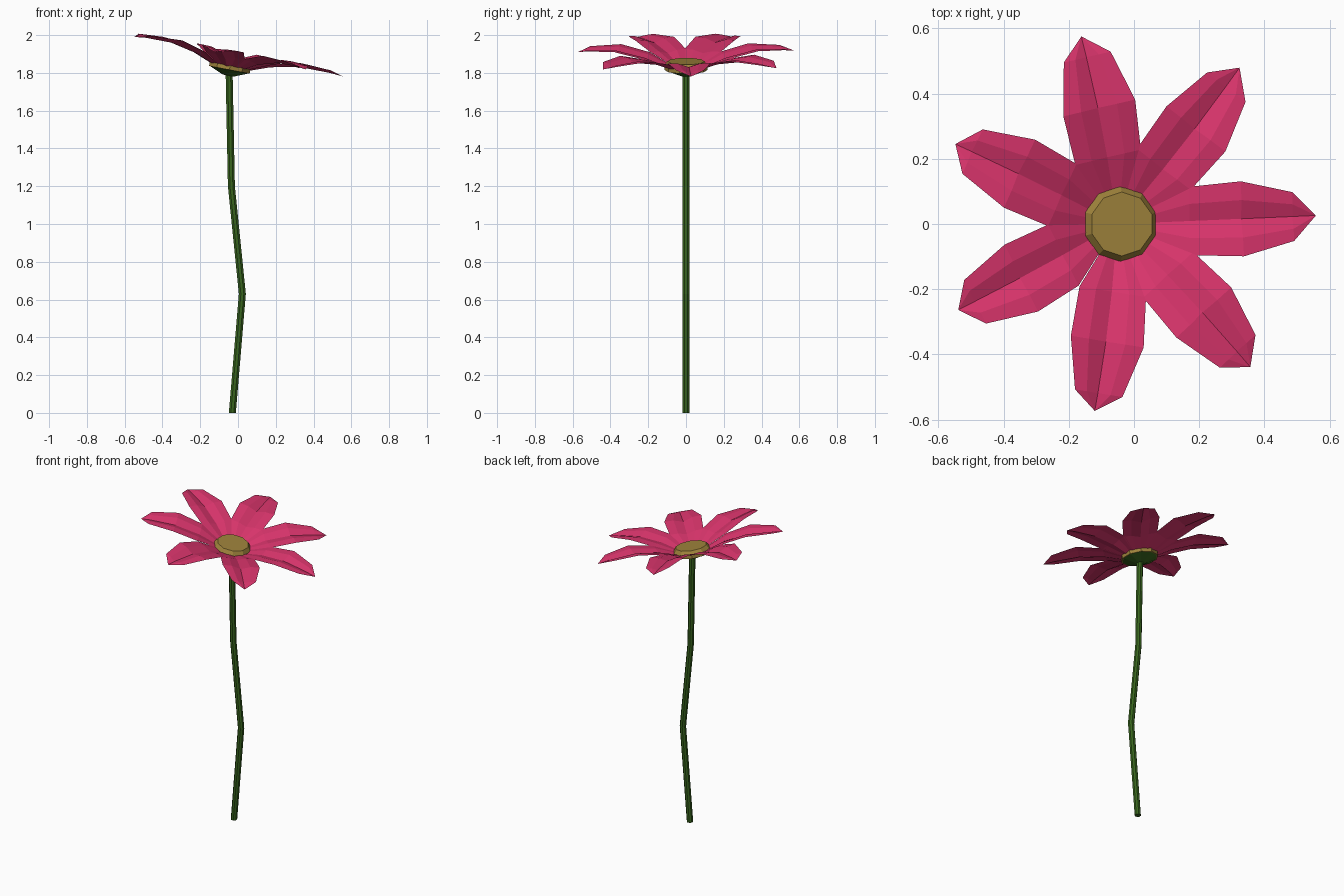
import bpy
import math
from mathutils import Matrix, Vector

if "Cube" in bpy.data.objects:
    bpy.data.objects.remove(bpy.data.objects["Cube"])


def material(name, rgb):
    m = bpy.data.materials.new(name)
    m.diffuse_color = (*rgb, 1)
    m.use_nodes = True
    m.node_tree.nodes["Principled BSDF"].inputs["Base Color"].default_value = m.diffuse_color
    return m


PINK = material("petal_pink", (0.70, 0.035, 0.15))
GOLD = material("centre_gold", (0.35, 0.23, 0.045))
GREEN = material("stem_green", (0.04, 0.13, 0.013))

# The flower head leans towards +x
HEAD = Matrix.Translation((-0.045, 0, 1.82)) @ Matrix.Rotation(math.radians(10.8), 4, "Y")


def add_object(name, verts, faces, mat, matrix=Matrix()):
    mesh = bpy.data.meshes.new(name)
    mesh.from_pydata([matrix @ Vector(v) for v in verts], [], faces)
    mesh.materials.append(mat)
    ob = bpy.data.objects.new(name, mesh)
    bpy.context.collection.objects.link(ob)
    return ob


def rings(name, sections, sides, mat, matrix=Matrix()):
    """Capped tube through (x, z, radius) sections, bottom to top."""
    verts, faces = [], []
    for x, z, r in sections:
        for i in range(sides):
            a = math.tau * (i + 0.5) / sides
            verts.append((x + r * math.cos(a), r * math.sin(a), z))
    for k in range(len(sections) - 1):
        for i in range(sides):
            j = (i + 1) % sides
            b, t = k * sides, (k + 1) * sides
            faces.append((b + i, b + j, t + j, t + i))
    faces.append(tuple(reversed(range(sides))))
    faces.append(tuple(range(len(verts) - sides, len(verts))))
    return add_object(name, verts, faces, mat, matrix)


# Stem with two gentle bends
rings("stem", [(-0.03, 0, 0.02), (0.023, 0.63, 0.02), (-0.035, 1.2, 0.02),
               (-0.047, 1.80, 0.02)], 8, GREEN)

# Green cup under the petals and the gold centre
rings("calyx", [(0, -0.035, 0.03), (0, -0.004, 0.108)], 10, GREEN, HEAD)
rings("flower_centre", [(0, -0.004, 0.115), (0, 0.018, 0.115), (0, 0.042, 0.098)],
      10, GOLD, HEAD)

# Petal stations: distance, half width, midline height, lift of the sides
STATIONS = [(0.08, 0.040, 0.002, 0.006), (0.21, 0.105, 0.050, 0.015),
            (0.365, 0.115, 0.080, 0.022), (0.525, 0.075, 0.080, 0.014)]
COLUMNS = [(-1, 1.0), (-0.5, 0.9), (0, 0), (0.5, 0.9), (1, 1.0)]


def petal(name, angle, length):
    n = len(COLUMNS)
    verts = [(r, u * w, h + f * lift) for r, w, h, lift in STATIONS for u, f in COLUMNS]
    verts.append((length, 0, 0.074))
    faces = []
    for k in range(len(STATIONS) - 1):
        for i in range(n - 1):
            a = k * n + i
            faces.append((a, a + n, a + n + 1, a + 1))
    last = (len(STATIONS) - 1) * n
    for i in range(n - 1):
        faces.append((last + i, len(verts) - 1, last + i + 1))
    add_object(name, verts, faces, PINK,
               HEAD @ Matrix.Rotation(math.radians(angle), 4, "Z"))


# Seven petals, slightly uneven
for i, (angle, length) in enumerate([(2.5, 0.60), (53, 0.60), (103, 0.59), (155, 0.58),
                                     (207, 0.58), (261, 0.58), (312, 0.59)]):
    petal(f"petal_{i + 1}", angle, length)
